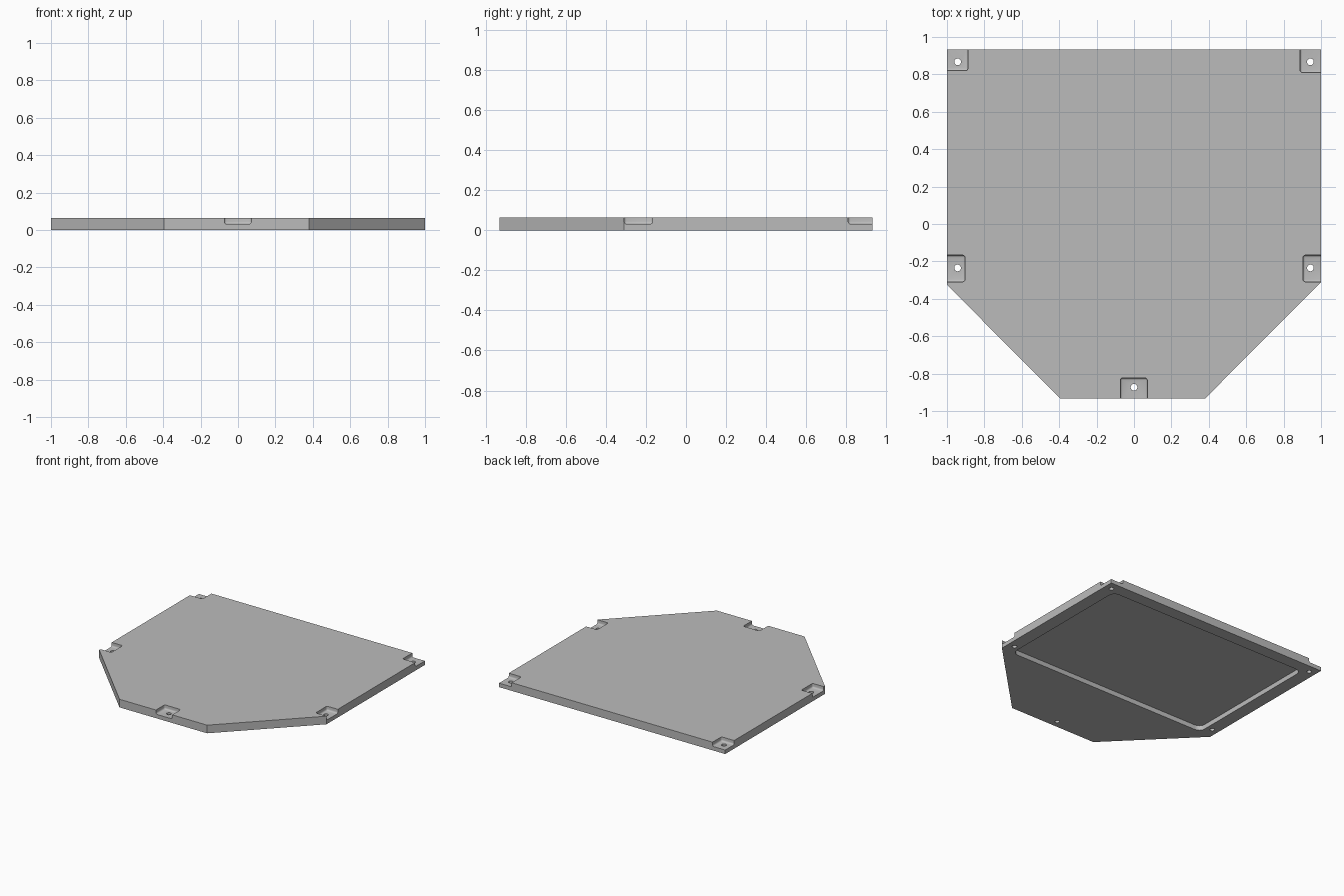
import bpy
import bmesh

THICK = 0.065
BACK, FRONT = 0.933, -0.933

old = bpy.data.objects.get("Cube")
if old:
    bpy.data.objects.remove(old, do_unlink=True)

grey = bpy.data.materials.new("plain grey")
grey.use_nodes = True
grey.diffuse_color = (0.5, 0.5, 0.5, 1)
grey.node_tree.nodes["Principled BSDF"].inputs["Base Color"].default_value = (0.5, 0.5, 0.5, 1)


def add_object(name, bm):
    bmesh.ops.recalc_face_normals(bm, faces=bm.faces)
    mesh = bpy.data.meshes.new(name)
    bm.to_mesh(mesh)
    bm.free()
    mesh.materials.append(grey)
    obj = bpy.data.objects.new(name, mesh)
    bpy.context.collection.objects.link(obj)
    return obj


def prism(name, outline, z0, z1):
    bm = bmesh.new()
    face = bm.faces.new([bm.verts.new((x, y, z0)) for x, y in outline])
    top = bmesh.ops.extrude_face_region(bm, geom=[face])["geom"]
    for v in top:
        if isinstance(v, bmesh.types.BMVert):
            v.co.z = z1
    return add_object(name, bm)


def box(name, x0, x1, y0, y1, z0, z1, radius, upright_only=False):
    """Box with rounded edges: all of them, or just the upright ones."""
    obj = prism(name, [(x0, y0), (x1, y0), (x1, y1), (x0, y1)], z0, z1)
    bm = bmesh.new()
    bm.from_mesh(obj.data)
    edges = [e for e in bm.edges
             if not upright_only or abs(e.verts[0].co.z - e.verts[1].co.z) > 0.01]
    bmesh.ops.bevel(bm, geom=edges, offset=radius, segments=6 if upright_only else 3,
                    profile=0.5, affect='EDGES')
    bm.to_mesh(obj.data)
    bm.free()
    return obj


def cylinder(name, x, y, radius):
    bm = bmesh.new()
    bmesh.ops.create_cone(bm, cap_ends=True, segments=24, radius1=radius,
                          radius2=radius, depth=0.4)
    bmesh.ops.translate(bm, verts=bm.verts, vec=(x, y, 0))
    return add_object(name, bm)


# Plate with two chamfered front corners
plate = prism("cover_plate", [(-1, BACK), (-1, -0.325), (-0.395, FRONT),
                              (0.38, FRONT), (1, -0.31), (1, BACK)], 0, THICK)

# Shallow rounded pocket in the underside
cutters = [box("underside_pocket", -0.895, 0.895, -0.315, 0.835, -0.1, 0.038, 0.05, True)]

# Mounting recesses, open at the plate edges and at the top
FLOOR, ABOVE = 0.032, 0.2
recesses = [(-1.2, -0.888, 0.82, 1.2), (0.888, 1.2, 0.81, 1.2),
            (-1.2, -0.903, -0.309, -0.167), (0.903, 1.2, -0.309, -0.167),
            (-0.073, 0.071, -1.2, -0.823)]
for x0, x1, y0, y1 in recesses:
    cutters.append(box("mount_recess", x0, x1, y0, y1, FLOOR, ABOVE, 0.012))

# Screw holes
for x, y in [(-0.943, 0.867), (0.943, 0.867), (-0.943, -0.235), (0.943, -0.235), (0, -0.873)]:
    cutters.append(cylinder("screw_hole", x, y, 0.018))

# Cut everything, then discard the cutters
for cutter in cutters:
    cutter.hide_render = True
    mod = plate.modifiers.new("cut", 'BOOLEAN')
    mod.operation = 'DIFFERENCE'
    mod.solver = 'EXACT'
    mod.object = cutter
bpy.context.view_layer.update()
result = bpy.data.meshes.new_from_object(
    plate.evaluated_get(bpy.context.evaluated_depsgraph_get()))
plate.modifiers.clear()
plate.data = result
result.materials.clear()
result.materials.append(grey)
for poly in result.polygons:
    poly.material_index = 0
for cutter in cutters:
    bpy.data.objects.remove(cutter, do_unlink=True)

bpy.context.view_layer.objects.active = plate
plate.select_set(True)
bpy.ops.object.shade_smooth_by_angle(angle=0.6)
